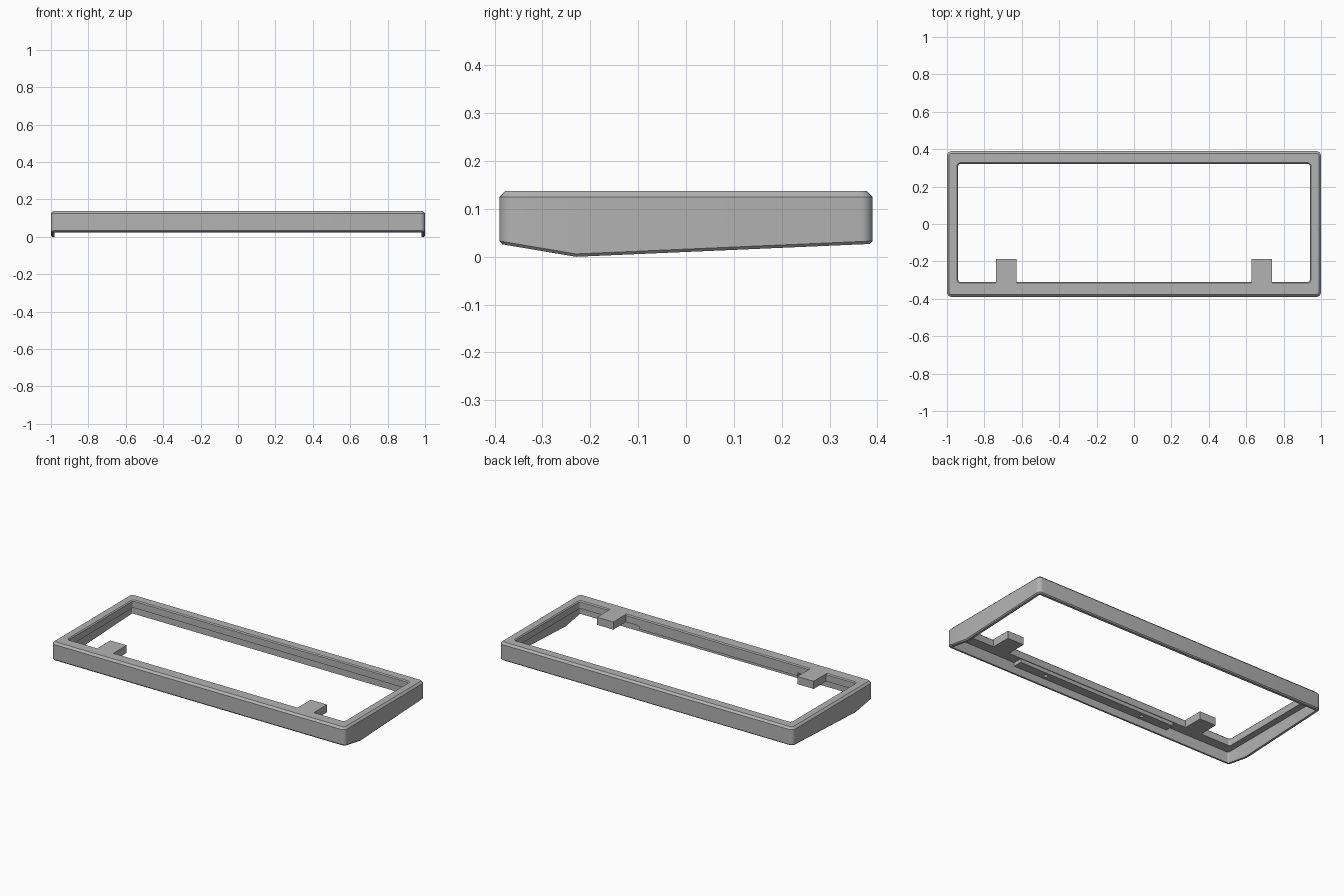
import bpy, bmesh, math

cube = bpy.data.objects.get("Cube")
if cube:
    bpy.data.objects.remove(cube, do_unlink=True)

HX, HY, TOP = 1.0, 0.39, 0.137      # outer half sizes and height
WALL, PLATE = 0.02, 0.09            # skirt thickness, underside of top rim
KNEE = -0.23                        # lowest point of the side skirts

gray = bpy.data.materials.new("light_gray")
gray.use_nodes = True
gray.diffuse_color = (0.45, 0.45, 0.45, 1)
gray.node_tree.nodes["Principled BSDF"].inputs["Base Color"].default_value = gray.diffuse_color


def add_object(name, bm):
    bmesh.ops.recalc_face_normals(bm, faces=bm.faces)
    mesh = bpy.data.meshes.new(name)
    bm.to_mesh(mesh)
    bm.free()
    mesh.materials.append(gray)
    obj = bpy.data.objects.new(name, mesh)
    bpy.context.collection.objects.link(obj)
    return obj


def add_box(name, x0, x1, y0, y1, z0, z1):
    bm = bmesh.new()
    bmesh.ops.create_cube(bm, size=1)
    for v in bm.verts:
        v.co = ((x0 + x1) / 2 + v.co.x * (x1 - x0),
                (y0 + y1) / 2 + v.co.y * (y1 - y0),
                (z0 + z1) / 2 + v.co.z * (z1 - z0))
    return add_object(name, bm)


def rounded_loop(hx, y0, y1, r, steps=5):
    """Rounded rectangle outline with an extra point on each side at the knee."""
    pts = []
    corners = [(hx - r, y1 - r), (-hx + r, y1 - r), (-hx + r, y0 + r), (hx - r, y0 + r)]
    for k, (cx, cy) in enumerate(corners):
        for i in range(steps + 1):
            a = math.pi / 2 * (k + i / steps)
            pts.append((cx + r * math.cos(a), cy + r * math.sin(a)))
        if k == 1:
            pts.append((-hx, KNEE))
    pts.append((hx, KNEE))
    return pts


def skirt_bottom(y):
    """Height of the lower edge, falling from both ends to the knee."""
    end = -HY if y < KNEE else HY
    return 0.027 * min(1, (y - KNEE) / (end - KNEE))


def outer(inset):
    return rounded_loop(HX - inset, -HY + inset, HY - inset, max(0.026 - inset, 0.008))


def opening(grow):
    return rounded_loop(0.94 + grow, -0.31 - grow, 0.322 + grow, 0.012 + grow)


# Frame: section rings swept from the outside skirt over the rim to the inside
section = [
    (outer(0.006), lambda y: skirt_bottom(y)),
    (outer(0), lambda y: skirt_bottom(y) + 0.006),
    (outer(0), lambda y: TOP - 0.012),
    (outer(0.012), lambda y: TOP),
    (opening(0.006), lambda y: TOP),
    (opening(0), lambda y: TOP - 0.006),
    (opening(0), lambda y: PLATE),
    (outer(WALL), lambda y: PLATE),
    (outer(WALL), lambda y: skirt_bottom(y)),
]
bm = bmesh.new()
rings = [[bm.verts.new((x, y, height(y))) for x, y in loop] for loop, height in section]
for a, b in zip(rings, rings[1:] + rings[:1]):
    for i in range(len(a)):
        j = (i + 1) % len(a)
        bm.faces.new((a[i], a[j], b[j], b[i]))
frame = add_object("frame", bm)
bpy.ops.object.select_all(action='DESELECT')
frame.select_set(True)
bpy.context.view_layer.objects.active = frame
bpy.ops.object.shade_smooth_by_angle(angle=math.radians(25))

# Two tabs reaching into the opening from the front rim
for side, name in ((1, "left_tab"), (-1, "right_tab")):
    x0, x1 = sorted((side * 0.627, side * 0.738))
    add_box(name, x0, x1, -0.317, -0.188, PLATE, TOP)

# Thicker pad under the middle of the front rim with two blind holes
pad = add_box("front_pad", -0.54, 0.54, -HY + WALL, -0.314, 0.068, PLATE)
for side, name in ((1, "left_hole_cutter"), (-1, "right_hole_cutter")):
    bm = bmesh.new()
    bmesh.ops.create_cone(bm, cap_ends=True, segments=16, radius1=0.011, radius2=0.011, depth=0.04)
    bmesh.ops.translate(bm, verts=bm.verts, vec=(side * 0.34, -0.342, 0.064))
    cutter = add_object(name, bm)
    cutter.hide_render = True
    cutter.hide_viewport = True
    cut = pad.modifiers.new(name, 'BOOLEAN')
    cut.object = cutter
    cut.operation = 'DIFFERENCE'
    cut.solver = 'EXACT'
